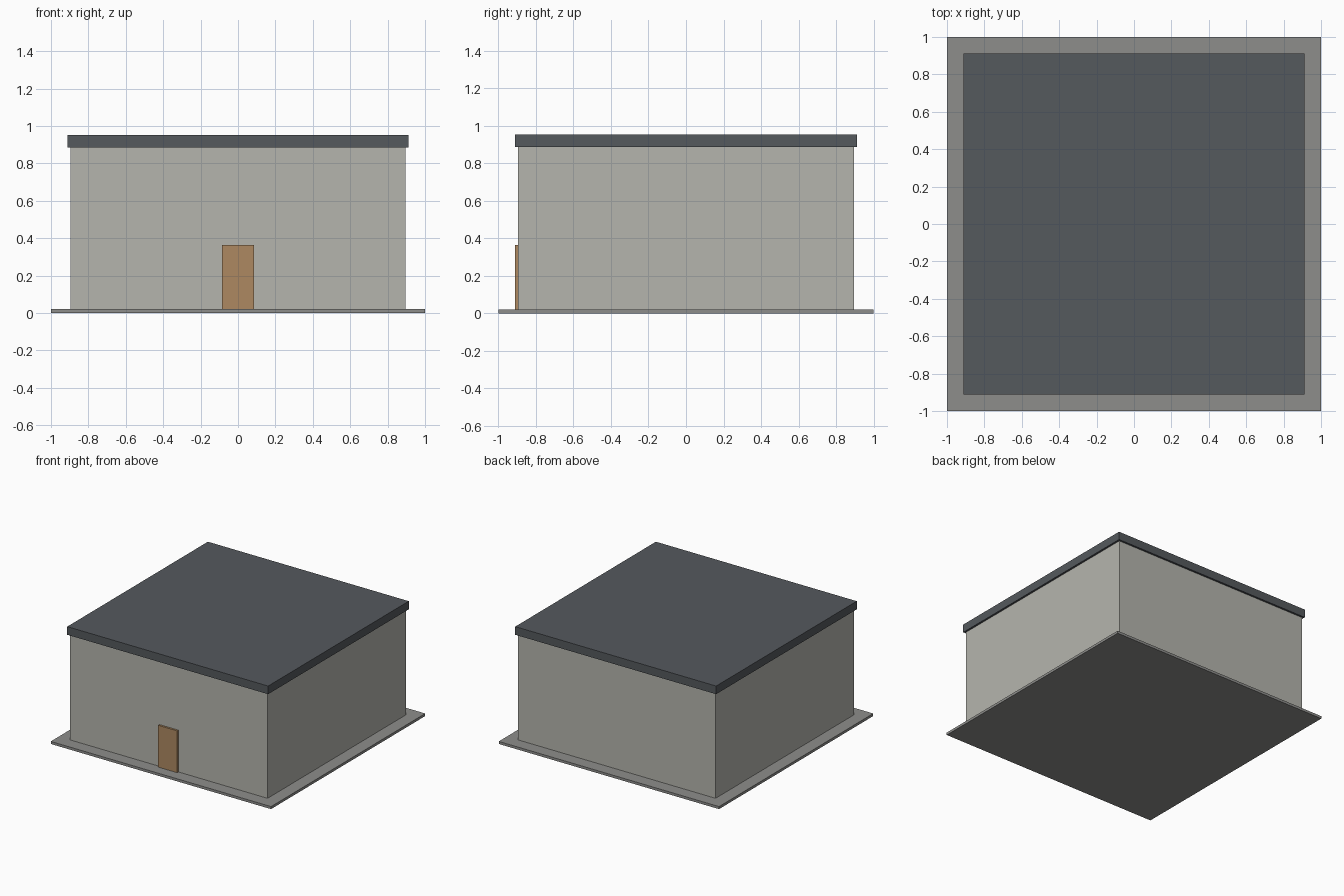
import bpy

if "Cube" in bpy.data.objects:
    bpy.data.objects.remove(bpy.data.objects["Cube"])


def box(name, x, y, z, color):
    """Axis-aligned box from (min, max) ranges."""
    bpy.ops.mesh.primitive_cube_add(size=1, location=[(a + b) / 2 for a, b in (x, y, z)])
    ob = bpy.context.object
    ob.name = name
    ob.scale = [b - a for a, b in (x, y, z)]
    bpy.ops.object.transform_apply(location=False, rotation=False, scale=True)
    mat = bpy.data.materials.new(name + "_material")
    mat.diffuse_color = (*color, 1)
    mat.use_nodes = True
    mat.node_tree.nodes["Principled BSDF"].inputs["Base Color"].default_value = mat.diffuse_color
    ob.data.materials.append(mat)
    return ob


BASE_TOP, WALL_TOP, ROOF_TOP = 0.021, 0.886, 0.953
WALL, ROOF = 0.896, 0.912

# Ground slab
box("base_slab", (-1, 1), (-1, 1), (0, BASE_TOP), (0.27, 0.27, 0.26))
# Main building block
box("walls", (-WALL, WALL), (-WALL, WALL), (BASE_TOP, WALL_TOP), (0.46, 0.46, 0.42))
# Flat roof with a slight overhang
box("roof", (-ROOF, ROOF), (-ROOF, ROOF), (WALL_TOP, ROOF_TOP), (0.09, 0.10, 0.11))
# Front door, standing proud of the wall
box("door", (-0.086, 0.086), (-ROOF, -WALL), (BASE_TOP, 0.364), (0.42, 0.25, 0.12))
